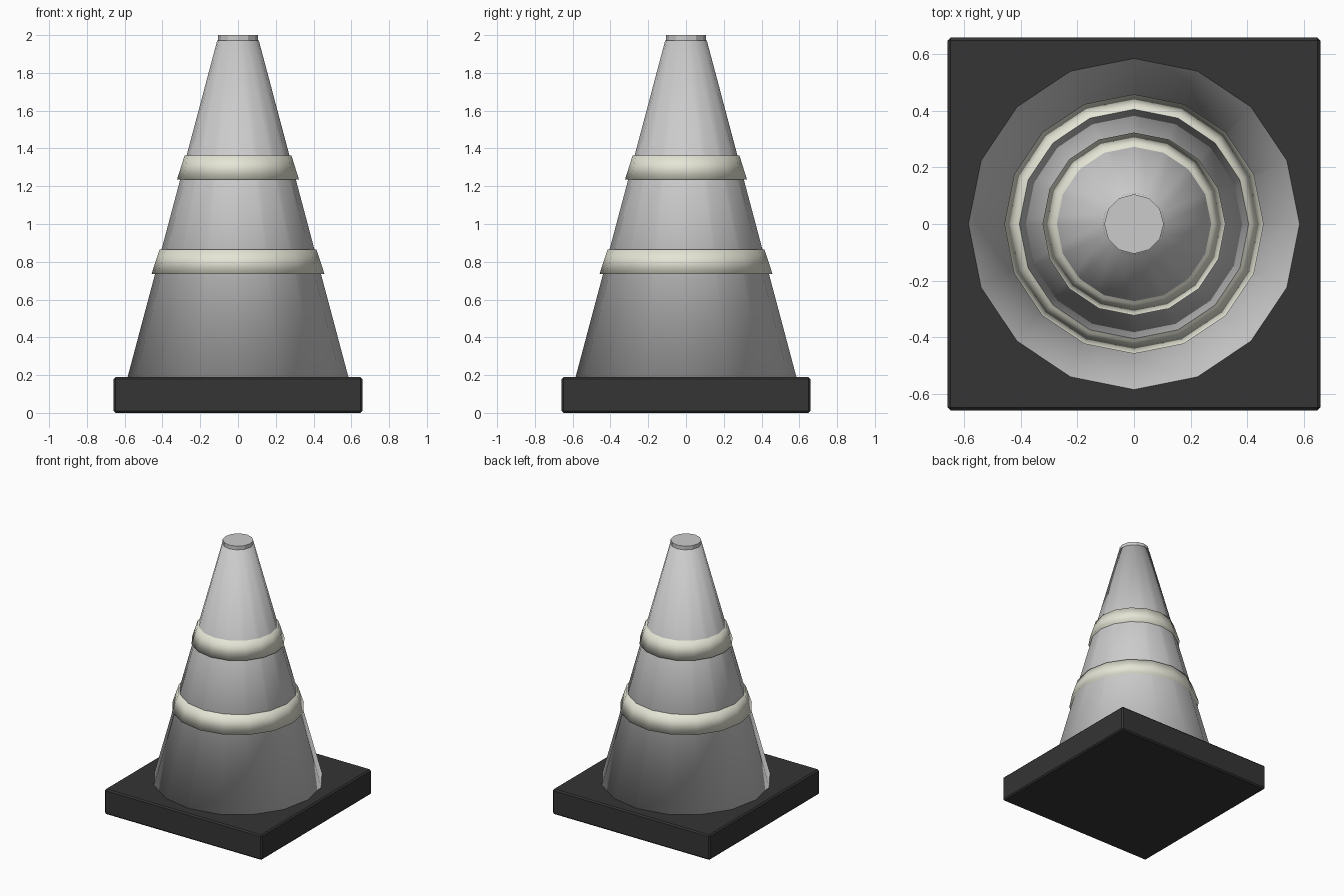
import bpy

if "Cube" in bpy.data.objects:
    bpy.data.objects.remove(bpy.data.objects["Cube"])


def material(name, rgb):
    mat = bpy.data.materials.new(name)
    mat.diffuse_color = (*rgb, 1.0)
    mat.use_nodes = True
    mat.node_tree.nodes["Principled BSDF"].inputs["Base Color"].default_value = mat.diffuse_color
    return mat


grey = material("cone grey", (0.6, 0.6, 0.6))
cream = material("band cream", (0.78, 0.78, 0.67))
black = material("rubber black", (0.035, 0.035, 0.035))


def frustum(name, sides, r_low, r_high, z_low, z_high, mat, smooth=True):
    """Capped frustum with a corner on each axis."""
    bpy.ops.mesh.primitive_cone_add(
        vertices=sides, radius1=r_low, radius2=r_high,
        depth=z_high - z_low, location=(0, 0, (z_low + z_high) / 2))
    obj = bpy.context.object
    obj.name = name
    obj.data.materials.append(mat)
    if smooth:
        bpy.ops.object.shade_smooth()
    return obj


# Square rubber foot with slightly softened edges
bpy.ops.mesh.primitive_cube_add(size=1, location=(0, 0, 0.095))
base = bpy.context.object
base.name = "base"
base.scale = (1.316, 1.316, 0.19)
bpy.ops.object.transform_apply(location=False, rotation=False, scale=True)
base.data.materials.append(black)
bevel = base.modifiers.new("soft edges", "BEVEL")
bevel.width = 0.01
bevel.segments = 1

# Tapered body, softly shaded over its rims
frustum("cone_body", 16, 0.585, 0.11, 0.188, 1.972, grey)

# Two raised reflective bands
frustum("lower_band", 16, 0.458, 0.415, 0.735, 0.865, cream)
frustum("upper_band", 16, 0.323, 0.283, 1.235, 1.362, cream)

# Small faceted tip
frustum("tip", 12, 0.105, 0.105, 1.96, 2.0, grey, smooth=False)
